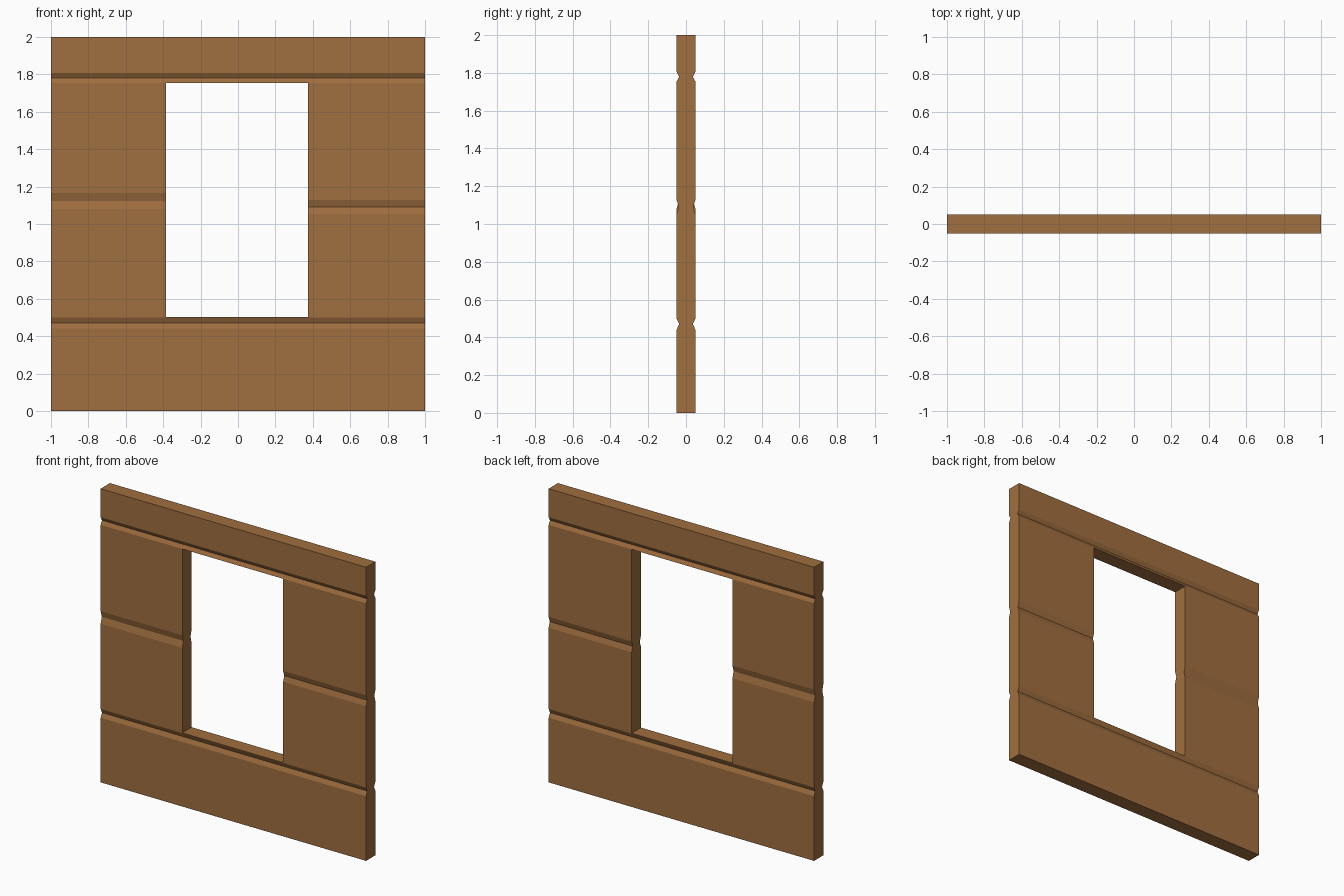
import bpy, bmesh

if "Cube" in bpy.data.objects:
    bpy.data.objects.remove(bpy.data.objects["Cube"])

HALF_T = 0.05          # half wall thickness
WIN = (-0.385, 0.375, 0.502, 1.754)   # window x0, x1, z0, z1

wood = bpy.data.materials.new("brown wood")
wood.diffuse_color = (0.35, 0.156, 0.05, 1)
wood.use_nodes = True
wood.node_tree.nodes["Principled BSDF"].inputs["Base Color"].default_value = wood.diffuse_color


def prism(name, profile, x0, x1):
    """Extrude a closed (y, z) profile along x."""
    bm = bmesh.new()
    face = bm.faces.new([bm.verts.new((x0, y, z)) for y, z in profile])
    ext = bmesh.ops.extrude_face_region(bm, geom=[face])
    moved = [g for g in ext["geom"] if isinstance(g, bmesh.types.BMVert)]
    bmesh.ops.translate(bm, verts=moved, vec=(x1 - x0, 0, 0))
    bmesh.ops.recalc_face_normals(bm, faces=bm.faces[:])
    mesh = bpy.data.meshes.new(name)
    bm.to_mesh(mesh)
    bm.free()
    mesh.materials.append(wood)
    obj = bpy.data.objects.new(name, mesh)
    bpy.context.collection.objects.link(obj)
    return obj


def cut(target, cutter):
    """Apply a boolean difference and discard the cutter."""
    cutter.hide_render = True
    mod = target.modifiers.new("cut", "BOOLEAN")
    mod.operation = "DIFFERENCE"
    mod.solver = "EXACT"
    mod.object = cutter
    bpy.context.view_layer.objects.active = target
    bpy.ops.object.modifier_apply(modifier=mod.name)
    bpy.data.objects.remove(cutter)


# Slab with the two full-width V grooves (centre z, half height) on both faces
side = [(HALF_T, 0)]
for z, h in ((0.47, 0.03), (1.78, 0.026)):
    side += [(HALF_T, z - h), (HALF_T - 0.014, z), (HALF_T, z + h)]
side.append((HALF_T, 2))
wall = prism("window_wall", side + [(-y, z) for y, z in reversed(side)], -1, 1)

# Shallower grooves beside the window, at slightly different heights
for x0, x1, z, h in ((-1.1, -0.2, 1.123, 0.043), (0.2, 1.1, 1.09, 0.037)):
    for s in (-1, 1):
        k = 1.5        # widen the cutter past the surface with the same slope
        y_in, y_out = HALF_T - 0.012, HALF_T - 0.012 + 0.012 * k
        cut(wall, prism("groove_cutter",
                        [(s * y_in, z), (s * y_out, z - h * k), (s * y_out, z + h * k)],
                        x0, x1))

# Window opening
x0, x1, z0, z1 = WIN
cut(wall, prism("window_cutter", [(-0.2, z0), (0.2, z0), (0.2, z1), (-0.2, z1)], x0, x1))
